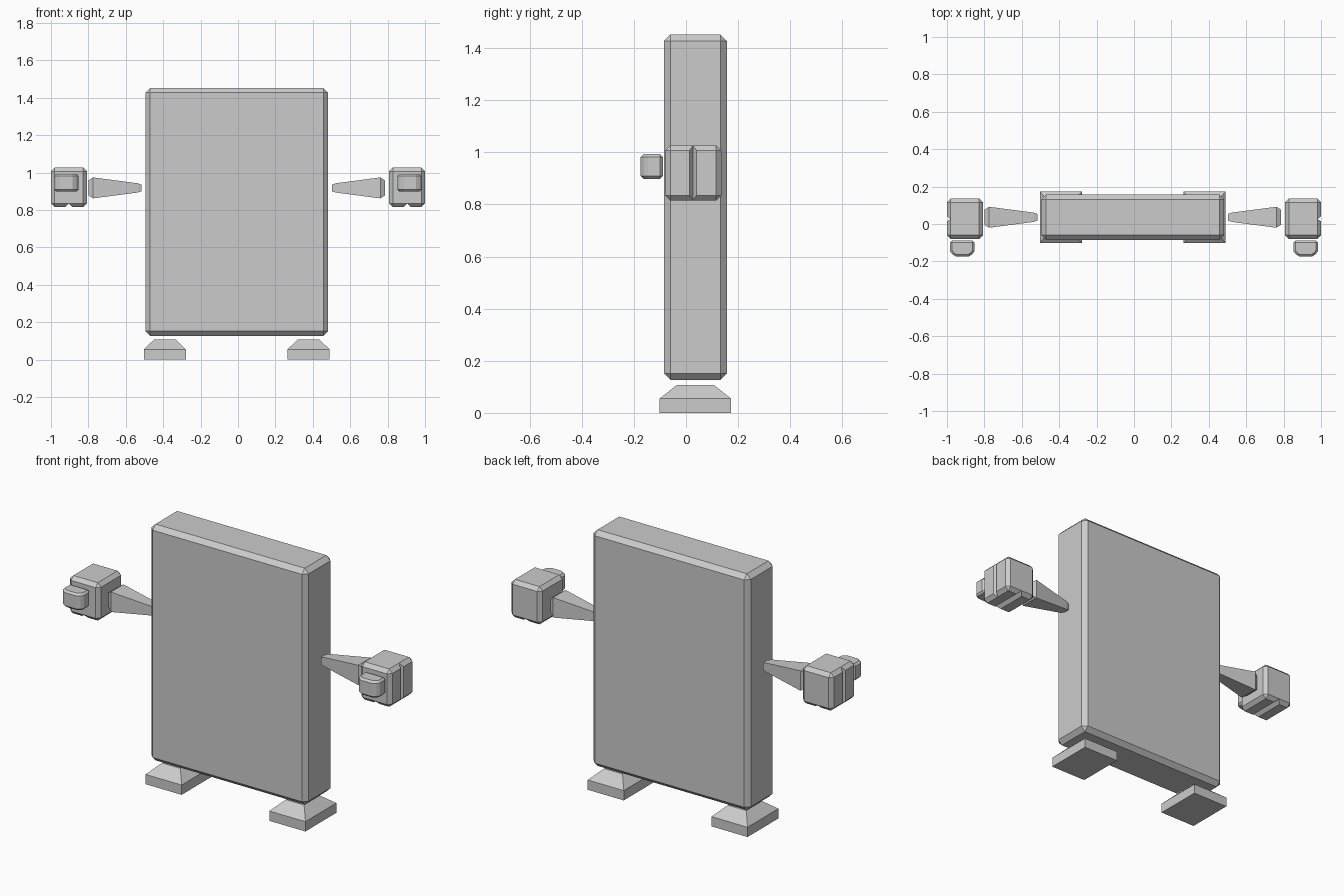
import bpy, bmesh, math

if "Cube" in bpy.data.objects:
    bpy.data.objects.remove(bpy.data.objects["Cube"])

grey = bpy.data.materials.new("plain grey")
grey.diffuse_color = (0.6, 0.6, 0.6, 1)
grey.use_nodes = True
grey.node_tree.nodes["Principled BSDF"].inputs["Base Color"].default_value = grey.diffuse_color
CX, CY = -0.007, 0.036          # centre of body, arms and feet


def loft(name, rings):
    """Solid through a list of vertex rings, closed at both ends."""
    bm = bmesh.new()
    rs = [[bm.verts.new(p) for p in ring] for ring in rings]
    n = len(rs[0])
    for a, b in zip(rs, rs[1:]):
        for i in range(n):
            bm.faces.new((a[i], a[(i + 1) % n], b[(i + 1) % n], b[i]))
    bm.faces.new(rs[0])
    bm.faces.new(rs[-1][::-1])
    bmesh.ops.recalc_face_normals(bm, faces=bm.faces)
    me = bpy.data.meshes.new(name)
    bm.to_mesh(me)
    bm.free()
    me.materials.append(grey)
    ob = bpy.data.objects.new(name, me)
    bpy.context.collection.objects.link(ob)
    return ob


def rect(cx, cy, hx, hy, z):
    return [(cx + sx * hx, cy + sy * hy, z)
            for sx, sy in ((-1, -1), (1, -1), (1, 1), (-1, 1))]


def box(name, x, y, z):
    cx, cy = sum(x) / 2, sum(y) / 2
    hx, hy = (x[1] - x[0]) / 2, (y[1] - y[0]) / 2
    return loft(name, [rect(cx, cy, hx, hy, h) for h in z])


def bevel(ob, width, angle=40, segments=1):
    m = ob.modifiers.new("bevel", 'BEVEL')
    m.width, m.segments = width, segments
    m.limit_method, m.angle_limit = 'ANGLE', math.radians(angle)


def cut(ob, cutter):
    cutter.hide_render = True
    cutter.hide_set(True)
    m = ob.modifiers.new("groove", 'BOOLEAN')
    m.operation, m.solver, m.object = 'DIFFERENCE', 'EXACT', cutter


# Slab body
body = box("body", (-0.495, 0.481), (-0.085, 0.157), (0.127, 1.452))
bevel(body, 0.025)

for side, s in (("left", -1), ("right", 1)):
    # Foot: flat base with a sloping top
    fx = CX + s * 0.384
    loft(side + "_foot", [rect(fx, CY, 0.112, 0.137, 0),
                          rect(fx, CY, 0.112, 0.137, 0.055),
                          rect(fx, CY, 0.057, 0.07, 0.108)])

    # Arm: square section widening toward the hand
    loft(side + "_arm", [[(CX + s * d, CY + a * h, 0.918 + b * h)
                          for a, b in ((-1, -1), (1, -1), (1, 1), (-1, 1))]
                         for d, h in ((0.509, 0.018), (0.531, 0.025),
                                      (0.768, 0.056), (0.793, 0.04))])

    # Hand: chamfered block with a groove on the outer face and underneath
    hand = box(side + "_hand", sorted((s * 0.808, s * 1.0)),
               (-0.08, 0.136), (0.815, 1.027))
    bevel(hand, 0.02)
    g = 0.019
    diamond = ((-1, 0), (0, -1), (1, 0), (0, 1))
    cut(hand, loft(side + "_outer_cutter",
                   [[(s + a * g, 0.027 + b * g * 0.7, z) for a, b in diamond]
                    for z in (0.7, 1.1)]))
    cut(hand, loft(side + "_under_cutter",
                   [[(s * 0.905 + a * g, y, 0.815 + b * g) for a, b in diamond]
                    for y in (-0.2, 0.2)]))

    # Thumb: small block with a rounded front
    half = ((0.065, -0.089), (0.065, -0.145), (0.054, -0.161), (0.034, -0.174))
    outline = list(half) + [(-x, y) for x, y in reversed(half)]
    thumb = loft(side + "_thumb", [[(s * 0.918 + x, y, z) for x, y in outline]
                                   for z in (0.898, 0.993)])
    bevel(thumb, 0.011, 60)
